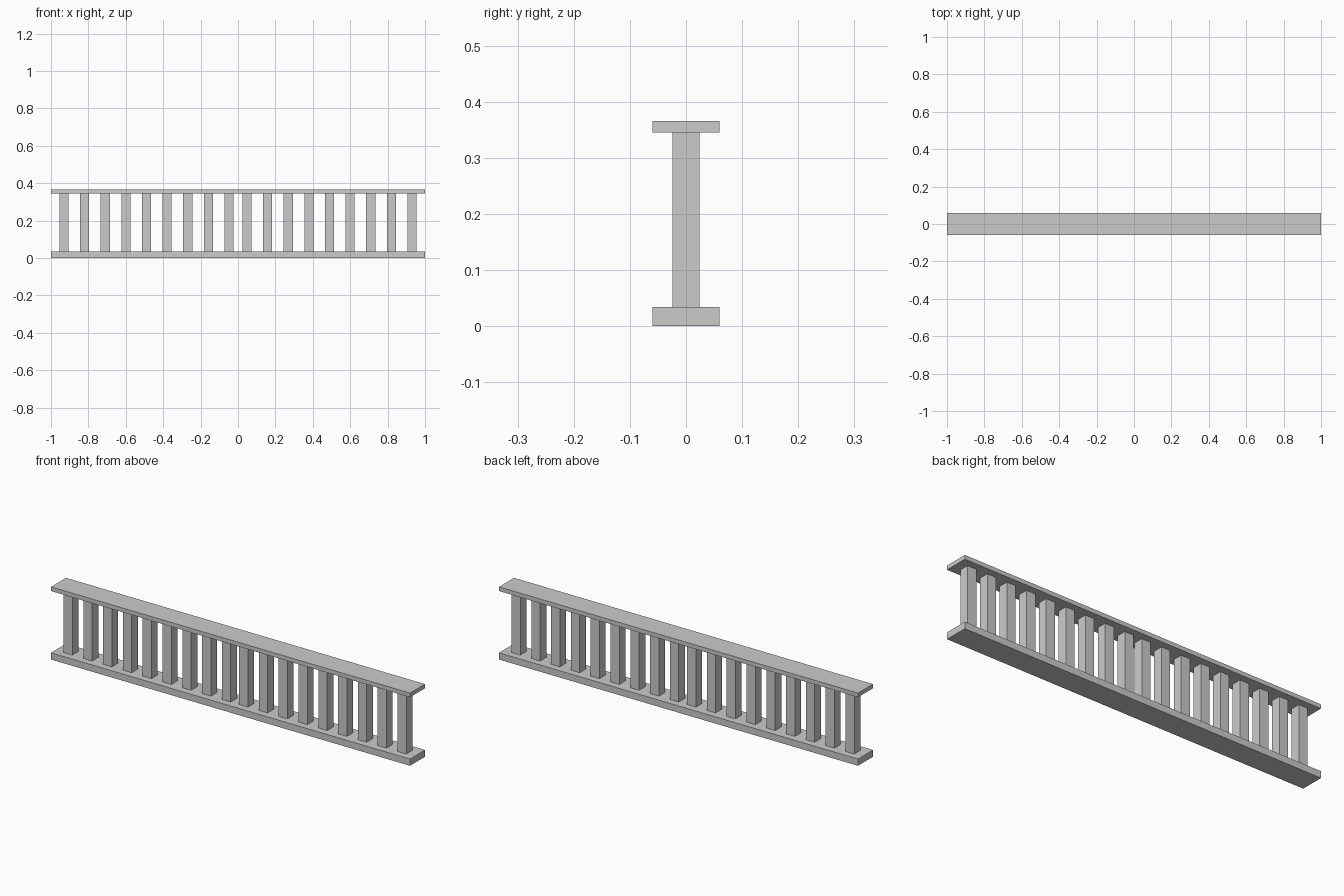
import bpy

default = bpy.data.objects.get("Cube")
if default:
    bpy.data.objects.remove(default, do_unlink=True)

# Single light grey material
grey = bpy.data.materials.new("light_grey")
grey.use_nodes = True
colour = (0.6, 0.6, 0.6, 1)
grey.diffuse_color = colour
grey.node_tree.nodes["Principled BSDF"].inputs["Base Color"].default_value = colour

BASE_TOP, RAIL_BOTTOM, RAIL_TOP = 0.034, 0.345, 0.366
DEPTH, POST = 0.119, 0.049
FIRST, STEP, PER_SIDE = 0.048, 0.1103, 9


def box(name, x, width, depth, z0, z1):
    """Flat-sided box spanning z0 to z1, centred on y = 0."""
    bpy.ops.mesh.primitive_cube_add(size=1, location=(x, 0, (z0 + z1) / 2))
    ob = bpy.context.object
    ob.name = name
    ob.scale = (width, depth, z1 - z0)
    bpy.ops.object.transform_apply(location=False, rotation=False, scale=True)
    ob.data.materials.append(grey)
    return ob


# Base plinth and handrail
box("base_rail", 0, 2, DEPTH, 0, BASE_TOP)
box("top_rail", 0, 2, DEPTH, RAIL_BOTTOM, RAIL_TOP)

# Square balusters, mirrored about the centre
for side, sign in (("left", 1), ("right", -1)):
    for i in range(PER_SIDE):
        box(f"{side}_baluster_{i + 1}", sign * (FIRST + i * STEP),
            POST, POST, BASE_TOP, RAIL_BOTTOM)
